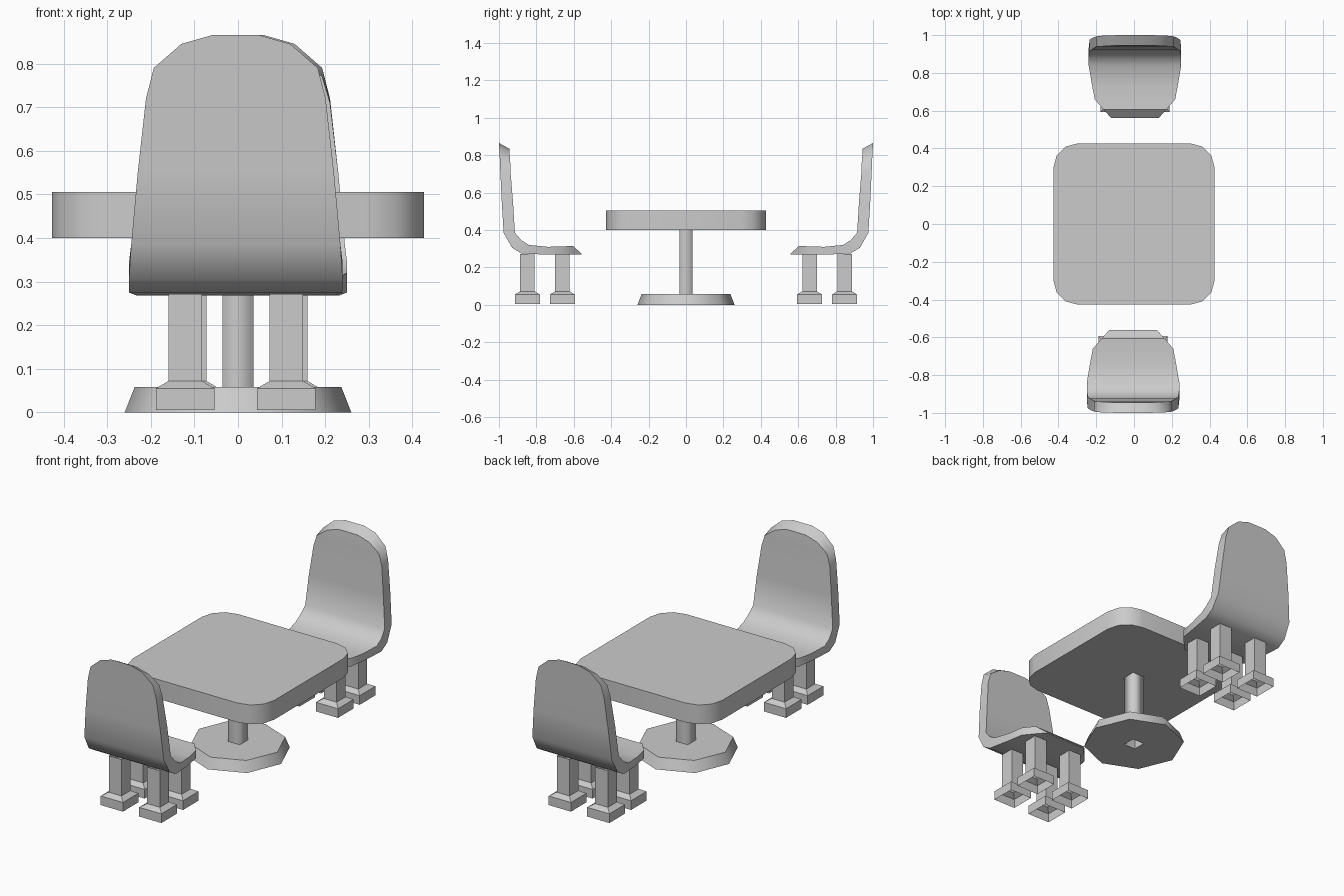
import bpy, bmesh
from math import radians, pi, cos, sin, sqrt
from mathutils import Matrix

cube = bpy.data.objects.get("Cube")
if cube:
    bpy.data.objects.remove(cube, do_unlink=True)

# One plain grey for everything
grey = bpy.data.materials.new("light_grey")
grey.use_nodes = True
grey.diffuse_color = (0.6, 0.6, 0.6, 1)
bsdf = next(n for n in grey.node_tree.nodes if n.type == "BSDF_PRINCIPLED")
bsdf.inputs["Base Color"].default_value = (0.6, 0.6, 0.6, 1)
bsdf.inputs["Roughness"].default_value = 0.8


def loft(name, rings, start_cap=True, end_cap=True, smooth=None, move=None):
    """Skin a row of equal-sized rings into one object."""
    bm = bmesh.new()
    loops = [[bm.verts.new(p) for p in ring] for ring in rings]
    n = len(loops[0])
    for a, b in zip(loops, loops[1:]):
        for i in range(n):
            j = (i + 1) % n
            bm.faces.new((a[i], a[j], b[j], b[i]))
    if start_cap:
        bm.faces.new(loops[0][::-1])
    if end_cap:
        bm.faces.new(loops[-1])
    bmesh.ops.recalc_face_normals(bm, faces=bm.faces)
    if move:
        bm.transform(move)
    mesh = bpy.data.meshes.new(name)
    bm.to_mesh(mesh)
    bm.free()
    mesh.materials.append(grey)
    obj = bpy.data.objects.new(name, mesh)
    bpy.context.collection.objects.link(obj)
    if smooth:
        bpy.ops.object.select_all(action="DESELECT")
        obj.select_set(True)
        bpy.context.view_layer.objects.active = obj
        bpy.ops.object.shade_smooth_by_angle(angle=radians(smooth))
    return obj


def ngon(n, r, z, turn=0.0):
    return [(r * cos(turn + 2 * pi * i / n), r * sin(turn + 2 * pi * i / n), z)
            for i in range(n)]


def square(half, z):
    return ngon(4, half * sqrt(2), z, pi / 4)


def rounded_square(half, radius, z, steps=3):
    pts = []
    for q in range(4):
        cx = (half - radius) * (1 if q in (0, 3) else -1)
        cy = (half - radius) * (1 if q < 2 else -1)
        for k in range(steps + 1):
            a = pi / 2 * (q + k / steps)
            pts.append((cx + radius * cos(a), cy + radius * sin(a), z))
    return pts


# Table: rounded top, square hollow column, eight-sided foot
loft("table_top", [rounded_square(0.427, 0.13, z) for z in (0.4, 0.505)], smooth=40)
loft("table_column", [square(0.036, 0.057), square(0.036, 0.401)],
     start_cap=False, end_cap=False, smooth=100)
base = loft("table_base", [ngon(8, 0.26, 0), ngon(8, 0.237, 0.058)])

# Hollow socket through the table base
cutter = loft("socket_cutter", [square(0.0355, -0.1), square(0.0355, 0.2)])
cutter.hide_render = True
cut = base.modifiers.new("socket", "BOOLEAN")
cut.object = cutter
cut.solver = "EXACT"
bpy.ops.object.select_all(action="DESELECT")
bpy.context.view_layer.objects.active = base
base.select_set(True)
bpy.ops.object.modifier_apply(modifier=cut.name)
bpy.data.objects.remove(cutter, do_unlink=True)
bpy.ops.object.shade_smooth_by_angle(angle=radians(50))

# Chair shell stations: under/back (y, z), upper/inner (y, z), half width
SHELL = [
    (-0.56, 0.27, -0.56, 0.275, 0.125),
    (-0.605, 0.27, -0.605, 0.315, 0.165),
    (-0.66, 0.268, -0.66, 0.312, 0.213),
    (-0.75, 0.268, -0.74, 0.31, 0.228),
    (-0.88, 0.275, -0.84, 0.32, 0.245),
    (-0.93, 0.305, -0.88, 0.345, 0.245),
    (-0.975, 0.385, -0.915, 0.385, 0.24),
    (-0.985, 0.55, -0.925, 0.55, 0.225),
    (-0.993, 0.72, -0.938, 0.71, 0.206),
    (-0.996, 0.79, -0.94, 0.77, 0.188),
    (-0.999, 0.845, -0.944, 0.815, 0.125),
    (-1.0, 0.865, -0.945, 0.835, 0.055),
]
shell_rings = [[(-w, y1, z1), (w, y1, z1), (w, y2, z2), (-w, y2, z2)]
               for y1, z1, y2, z2, w in SHELL]

# Two chairs facing each other, each a shell on four hollow footed legs
for chair, turn in (("front", 0), ("back", pi)):
    place = Matrix.Rotation(turn, 4, "Z") @ Matrix.Translation((-0.005, 0, 0))
    loft(chair + "_chair_shell", shell_rings, smooth=42, move=place)
    for row, y in (("outer", -0.848), ("inner", -0.661)):
        for side, x in (("left", 0.116), ("right", -0.116)):
            leg = [square(0.067, 0.005), square(0.067, 0.055),
                   square(0.0385, 0.072), square(0.0385, 0.272)]
            loft(f"{chair}_chair_{row}_{side}_leg", leg, start_cap=False,
                 end_cap=False, move=place @ Matrix.Translation((x, y, 0)))
